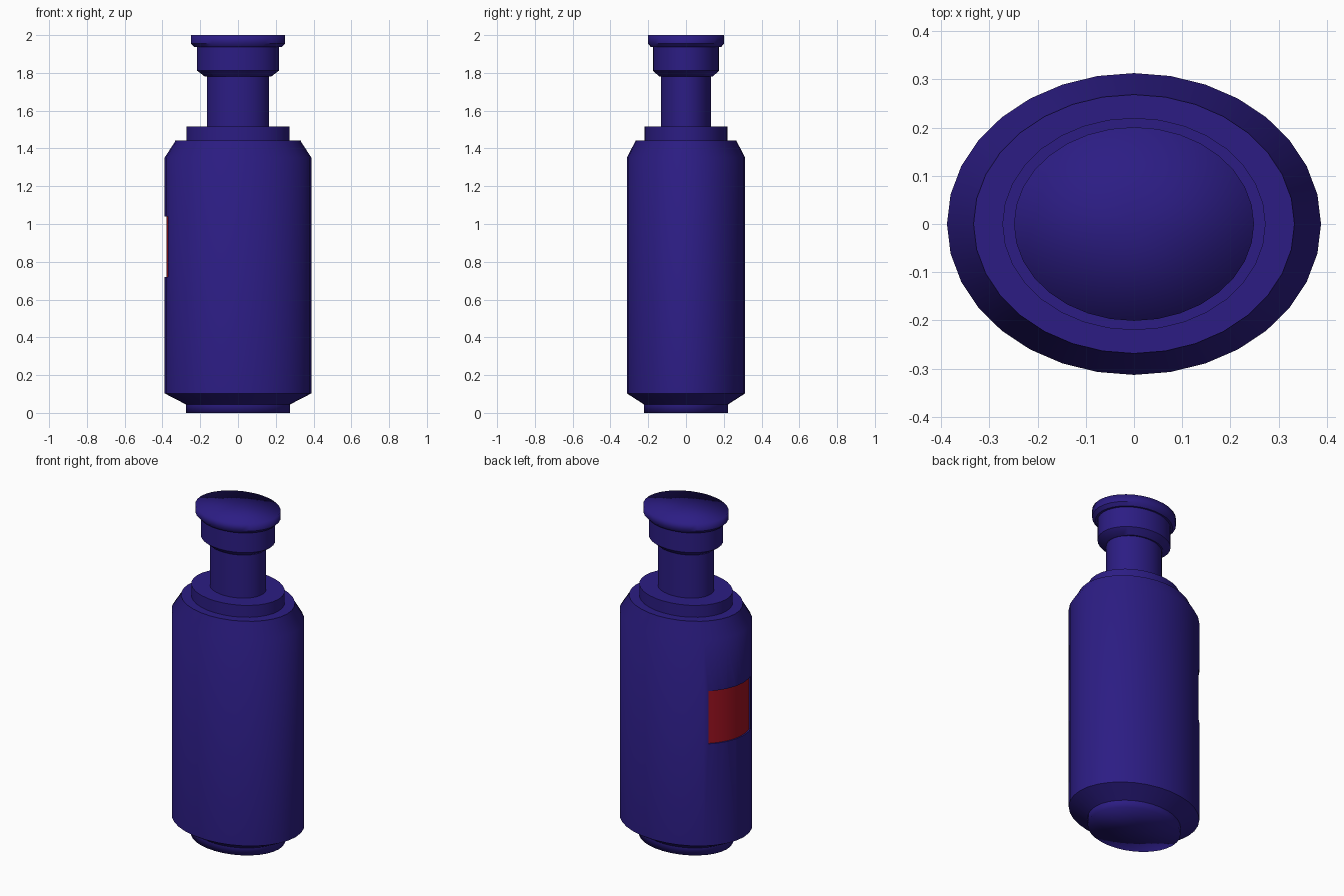
import bpy, bmesh
from math import cos, sin, radians, pi

if "Cube" in bpy.data.objects:
    bpy.data.objects.remove(bpy.data.objects["Cube"])

RX, RY = 0.388, 0.313
RATIO = RY / RX
SIDES = 32


def material(name, color):
    m = bpy.data.materials.new(name)
    m.diffuse_color = (*color, 1)
    m.use_nodes = True
    m.node_tree.nodes["Principled BSDF"].inputs["Base Color"].default_value = m.diffuse_color
    return m


def to_object(name, bm, mat=None):
    bmesh.ops.recalc_face_normals(bm, faces=bm.faces)
    me = bpy.data.meshes.new(name)
    bm.to_mesh(me)
    bm.free()
    ob = bpy.data.objects.new(name, me)
    bpy.context.collection.objects.link(ob)
    if mat:
        me.materials.append(mat)
    return ob


def lathe(name, profile, mat):
    """Elliptical turned solid with fan caps."""
    bm = bmesh.new()
    angles = [2 * pi * i / SIDES for i in range(SIDES)]
    rings = [[bm.verts.new((r * cos(a), r * RATIO * sin(a), z)) for a in angles]
             for r, z in profile]
    for lo, hi in zip(rings, rings[1:]):
        for i in range(SIDES):
            j = (i + 1) % SIDES
            bm.faces.new((lo[i], lo[j], hi[j], hi[i]))
    for ring in (rings[0], rings[-1]):
        c = bm.verts.new((0, 0, ring[0].co.z))
        for i in range(SIDES):
            bm.faces.new((ring[i], ring[(i + 1) % SIDES], c))
    return to_object(name, bm, mat)


def curved_slab(name, inner, outer, a0, a1, z0, z1, mat=None, steps=12):
    """Curved plate following the body ellipse on its left side."""
    bm = bmesh.new()
    rows = []
    for i in range(steps + 1):
        a = radians(180 - a0 - (a1 - a0) * i / steps)
        rows.append([bm.verts.new((RX * s * cos(a), RY * s * sin(a), z))
                     for s, z in ((inner, z0), (outer, z0), (outer, z1), (inner, z1))])
    for p, q in zip(rows, rows[1:]):
        for k in range(4):
            n = (k + 1) % 4
            bm.faces.new((p[k], p[n], q[n], q[k]))
    bm.faces.new(rows[0])
    bm.faces.new(rows[-1])
    return to_object(name, bm, mat)


def smooth(ob, angle):
    bpy.ops.object.select_all(action='DESELECT')
    ob.select_set(True)
    bpy.context.view_layer.objects.active = ob
    bpy.ops.object.shade_smooth_by_angle(angle=radians(angle))


blue = material("dark_blue", (0.025, 0.012, 0.23))
red = material("label_red", (0.35, 0.006, 0.015))

# Bottle: foot, body, shoulder, collar, neck and cap
bottle = lathe("bottle", [
    (0.276, 0), (0.276, 0.045), (0.388, 0.103), (0.388, 1.352), (0.333, 1.437),
    (0.333, 1.443), (0.273, 1.443), (0.273, 1.515), (0.165, 1.515), (0.165, 1.78),
    (0.175, 1.78), (0.217, 1.812), (0.217, 1.936), (0.23, 1.936),
    (0.249, 1.955), (0.249, 2.0)], blue)

# Shallow recess for the label
cutter = curved_slab("label_cutter", 0.974, 1.06, -16, 40.5, 0.72, 1.04)
cutter.hide_render = True
mod = bottle.modifiers.new("label_recess", 'BOOLEAN')
mod.operation = 'DIFFERENCE'
mod.solver = 'EXACT'
mod.object = cutter
bpy.context.view_layer.objects.active = bottle
bpy.ops.object.modifier_apply(modifier=mod.name)
bpy.data.objects.remove(cutter)
smooth(bottle, 40)

# End caps shade softly into their rims
me = bottle.data
for e in me.edges:
    zs = [me.vertices[v].co.z for v in e.vertices]
    if max(zs) < 0.001 or min(zs) > 1.999:
        e.use_edge_sharp = False

# Label set in the recess
label = curved_slab("label", 0.95, 0.976, -16, 40.5, 0.72, 1.04, red)
smooth(label, 40)
